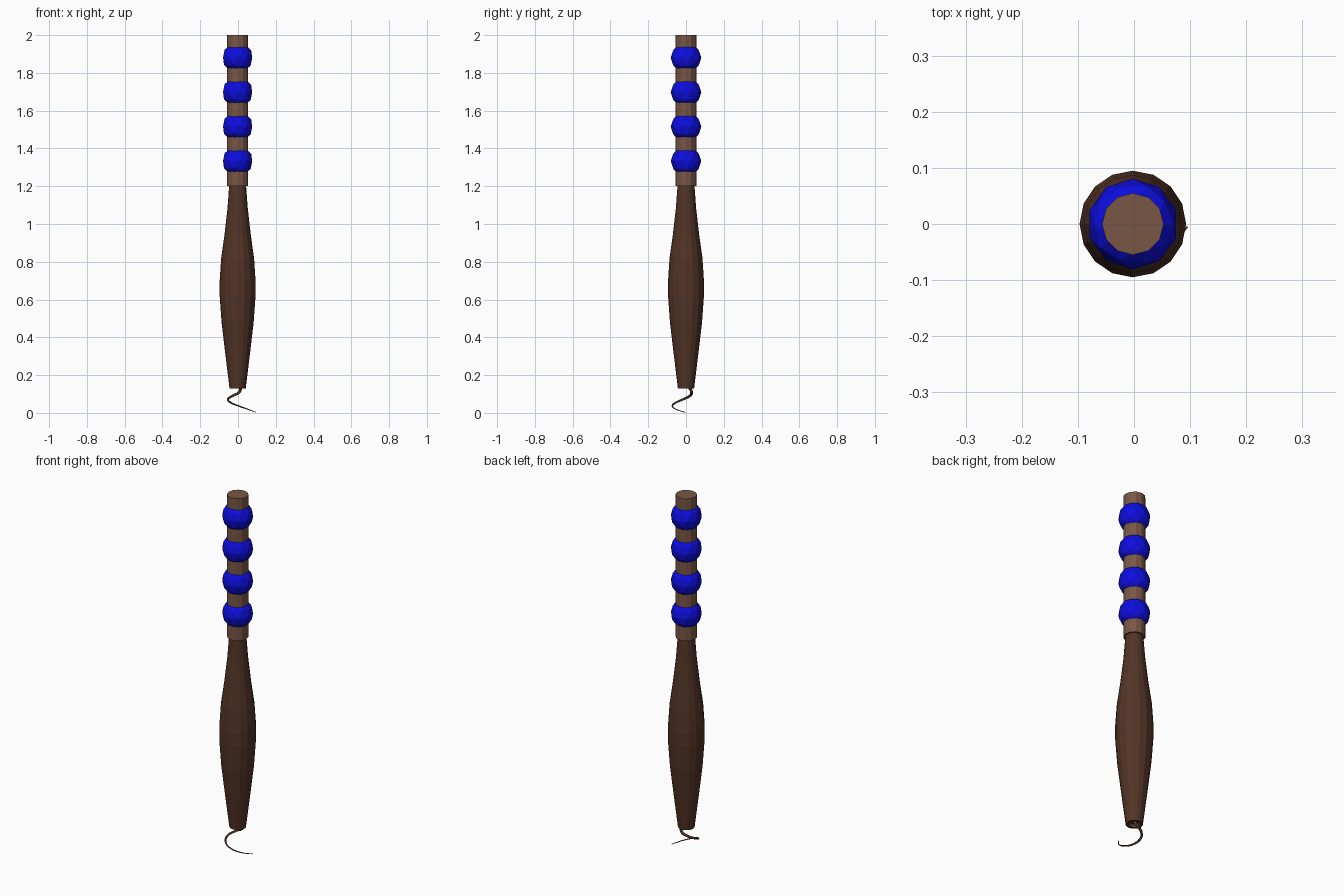
import bpy
import math

cube = bpy.data.objects.get("Cube")
if cube:
    bpy.data.objects.remove(cube, do_unlink=True)


def make_material(name, rgb):
    mat = bpy.data.materials.new(name)
    mat.use_nodes = True
    mat.diffuse_color = (*rgb, 1)
    mat.node_tree.nodes["Principled BSDF"].inputs["Base Color"].default_value = (*rgb, 1)
    return mat


dark_wood = make_material("dark_wood", (0.085, 0.034, 0.019))
light_wood = make_material("light_wood", (0.19, 0.095, 0.06))
blue = make_material("blue_bead", (0.004, 0.004, 0.75))


def lathe(name, profile, sides, mat):
    """Revolve (radius, z) points around the z axis and cap both ends."""
    verts = [(r * math.cos(math.tau * i / sides), r * math.sin(math.tau * i / sides), z)
             for r, z in profile for i in range(sides)]
    faces = []
    for ring in range(len(profile) - 1):
        a, b = ring * sides, (ring + 1) * sides
        for i in range(sides):
            j = (i + 1) % sides
            faces.append((a + i, a + j, b + j, b + i))
    faces.append(tuple(reversed(range(sides))))
    faces.append(tuple(range(len(verts) - sides, len(verts))))
    mesh = bpy.data.meshes.new(name)
    mesh.from_pydata(verts, [], faces)
    mesh.materials.append(mat)
    obj = bpy.data.objects.new(name, mesh)
    bpy.context.collection.objects.link(obj)
    return obj


# Swelling grip with a shallow recess in its lower end
grip = lathe("grip", [(0.03, 0.15), (0.03, 0.13), (0.043, 0.13), (0.065, 0.31),
                      (0.085, 0.48), (0.095, 0.62), (0.095, 0.7), (0.087, 0.82),
                      (0.07, 0.94), (0.054, 1.08), (0.045, 1.2)], 16, dark_wood)
grip.location.x = -0.002

# Straight rod
rod = lathe("rod", [(0.055, 1.2), (0.055, 2.0)], 12, light_wood)
rod.location.x = -0.002

# Faceted beads threaded on the rod
for i in range(4):
    bpy.ops.mesh.primitive_ico_sphere_add(subdivisions=2, radius=0.081,
                                          location=(-0.002, 0, 1.333 + 0.1825 * i))
    bead = bpy.context.object
    bead.name = f"bead_{i + 1}"
    bead.data.materials.append(blue)

# Thin curling cord that tapers to its tip
path = [(0.012, 0.012, 0.145), (0.008, 0.029, 0.112), (-0.03, 0.02, 0.09),
        (-0.053, -0.015, 0.072), (-0.04, -0.053, 0.055), (0.0, -0.072, 0.038),
        (0.05, -0.055, 0.02), (0.095, -0.005, 0.003)]
curve = bpy.data.curves.new("cord", "CURVE")
curve.dimensions = "3D"
curve.bevel_depth = 0.009
curve.bevel_resolution = 1
curve.resolution_u = 5
curve.use_fill_caps = True
spline = curve.splines.new("BEZIER")
spline.bezier_points.add(len(path) - 1)
for i, (point, co) in enumerate(zip(spline.bezier_points, path)):
    point.co = co
    point.handle_left_type = point.handle_right_type = "AUTO"
    point.radius = 1 - 0.8 * i / (len(path) - 1)
curve.materials.append(dark_wood)
cord = bpy.data.objects.new("cord", curve)
bpy.context.collection.objects.link(cord)
